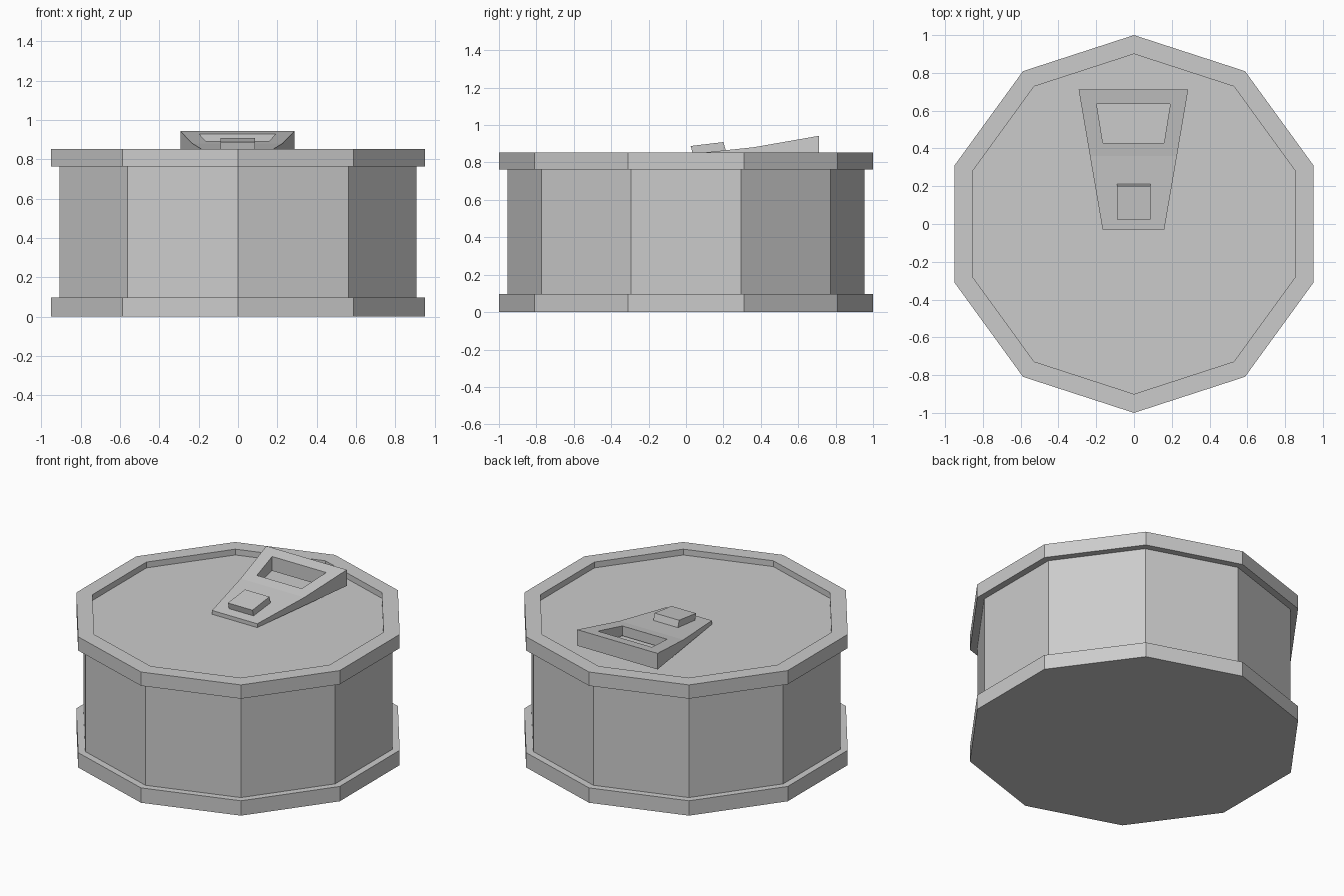
import bpy, bmesh, math

if "Cube" in bpy.data.objects:
    bpy.data.objects.remove(bpy.data.objects["Cube"])

SIDES = 10


def make_object(name, bm):
    bmesh.ops.recalc_face_normals(bm, faces=bm.faces)
    mesh = bpy.data.meshes.new(name)
    bm.to_mesh(mesh)
    bm.free()
    obj = bpy.data.objects.new(name, mesh)
    bpy.context.collection.objects.link(obj)
    return obj


def lathe(name, profile):
    """Turn an (r, z) profile into a closed ten-sided solid."""
    bm = bmesh.new()
    rings = []
    for r, z in profile:
        angles = [math.pi / 2 + 2 * math.pi * i / SIDES for i in range(SIDES)]
        rings.append([bm.verts.new((r * math.cos(a), r * math.sin(a), z)) for a in angles])
    for lower, upper in zip(rings, rings[1:]):
        for i in range(SIDES):
            j = (i + 1) % SIDES
            bm.faces.new((lower[i], lower[j], upper[j], upper[i]))
    bm.faces.new(rings[0])
    bm.faces.new(rings[-1])
    return make_object(name, bm)


# Can body with both rims and the recessed lid
lathe("can_body", [(1, 0), (1, 0.097), (0.955, 0.097), (0.955, 0.763),
                   (1, 0.763), (1, 0.853), (0.9, 0.853), (0.9, 0.815)])


# Pull tab: tapered bent plate with a finger hole
def tab_top(y):
    if y < 0.36:
        return 0.84 + (y + 0.03) * 0.105
    return 0.881 + (y - 0.36) * 0.175


def tab_bottom(y):
    return 0.815 + (y + 0.03) * 0.031


outline = [(-0.163, -0.03), (0.163, -0.03), (0.23, 0.36),
           (0.29, 0.712), (-0.29, 0.712), (-0.23, 0.36)]
hole = [(-0.162, 0.43), (0.162, 0.43), (0.195, 0.635), (-0.195, 0.635)]
plate_faces = [(0, 1, 2, 5), (5, 2, 7, 6), (2, 3, 8, 7), (3, 4, 9, 8), (4, 5, 6, 9)]

bm = bmesh.new()
points = outline + hole
top = [bm.verts.new((x, y, tab_top(y))) for x, y in points]
bottom = [bm.verts.new((x, y, tab_bottom(y))) for x, y in points]
for f in plate_faces:
    bm.faces.new([top[i] for i in f])
    bm.faces.new([bottom[i] for i in reversed(f)])
for loop in (range(6), range(6, 10)):
    loop = list(loop)
    for a, b in zip(loop, loop[1:] + loop[:1]):
        bm.faces.new((bottom[a], bottom[b], top[b], top[a]))
tab = make_object("pull_tab", bm)
tab.location.x = -0.003

# Rivet block: tilted side profile extruded across the tab
bm = bmesh.new()
side = [bm.verts.new((-0.09, y, z)) for y, z in
        [(0.025, 0.888), (0.2, 0.909), (0.213, 0.862), (0.037, 0.842)]]
face = bm.faces.new(side)
ext = bmesh.ops.extrude_face_region(bm, geom=[face])
for v in ext["geom"]:
    if isinstance(v, bmesh.types.BMVert):
        v.co.x = 0.087
make_object("rivet", bm)
